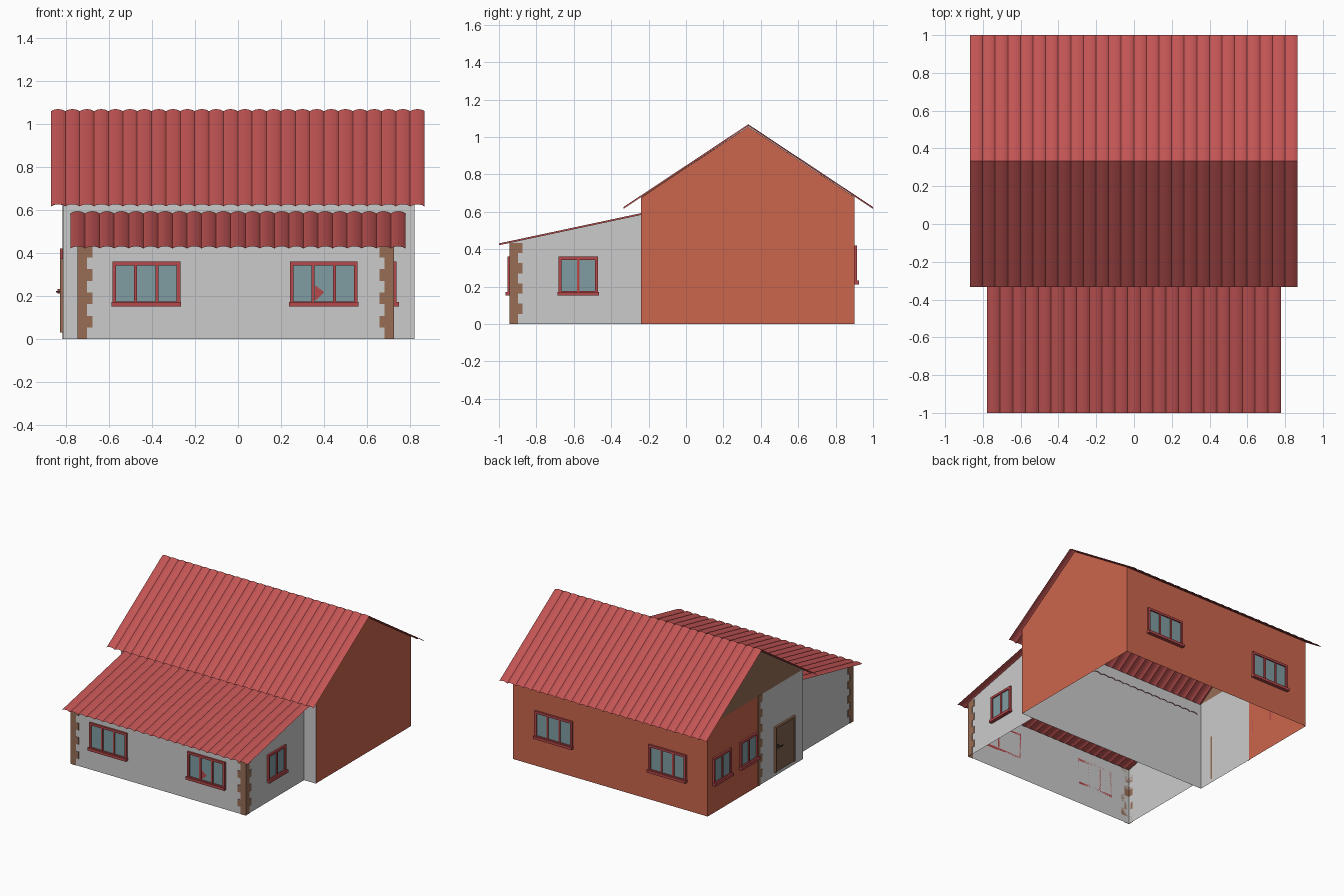
import bpy, bmesh, math
from mathutils import Matrix, Vector

if "Cube" in bpy.data.objects:
    bpy.data.objects.remove(bpy.data.objects["Cube"])


def mat(name, r, g, b):
    m = bpy.data.materials.new(name)
    m.diffuse_color = (r, g, b, 1)
    m.use_nodes = True
    m.node_tree.nodes["Principled BSDF"].inputs["Base Color"].default_value = m.diffuse_color
    return m


ROOF = mat("roof red", 0.54, 0.088, 0.088)
ORANGE = mat("orange plaster", 0.60, 0.132, 0.073)
GREY = mat("pale grey plaster", 0.60, 0.60, 0.60)
BROWN = mat("brown stone", 0.31, 0.155, 0.09)
FRAME = mat("window frame red", 0.47, 0.066, 0.07)
GLASS = mat("blue grey glass", 0.215, 0.34, 0.365)
DOOR = mat("door brown", 0.23, 0.125, 0.08)
METAL = mat("dark metal", 0.06, 0.05, 0.045)


def finish(name, bm, mats):
    me = bpy.data.meshes.new(name)
    bm.to_mesh(me)
    bm.free()
    for m in mats:
        me.materials.append(m)
    ob = bpy.data.objects.new(name, me)
    bpy.context.collection.objects.link(ob)
    return ob


def wall(name, pts, m, out):
    """Flat wall facing the direction out."""
    bm = bmesh.new()
    f = bm.faces.new([bm.verts.new(p) for p in pts])
    f.normal_update()
    if f.normal.dot(Vector(out)) < 0:
        f.normal_flip()
    return finish(name, bm, [m])


def place(x, y, z, deg):
    """Local frame: x along the wall, -y outward, z up."""
    return Matrix.Translation((x, y, z)) @ Matrix.Rotation(math.radians(deg), 4, 'Z')


def box(bm, M, u0, u1, v0, v1, d0, d1, mi=0):
    S = Matrix.Diagonal((u1 - u0, d1 - d0, v1 - v0, 1))
    T = Matrix.Translation(((u0 + u1) / 2, -(d0 + d1) / 2, (v0 + v1) / 2))
    r = bmesh.ops.create_cube(bm, size=1, matrix=M @ T @ S)
    for f in {f for v in r["verts"] for f in v.link_faces}:
        f.material_index = mi


XL, XR, YF, YB = -0.812, 0.82, -0.24, 0.90      # main house
EL, ER, EF = -0.742, 0.722, -0.94               # front extension
RIDGE, SLOPE, LEAN = 0.333, 0.66, 0.213


def main_z(y):
    return 1.06 - abs(y - RIDGE) * SLOPE


def lean_z(y):
    return 0.425 + (y + 1) * LEAN


# main house walls
zf, zb, EAVE = main_z(YF) - 0.006, main_z(YB) - 0.006, 0.68
SPLIT = 0.285
wall("main_front_wall", [(XL, YF, 0), (XR, YF, 0), (XR, YF, zf), (XL, YF, zf)], GREY, (0, -1, 0))
wall("main_back_wall", [(XL, YB, 0), (XR, YB, 0), (XR, YB, zb), (XL, YB, zb)], ORANGE, (0, 1, 0))
wall("main_right_wall", [(XR, YF, 0), (XR, YB, 0), (XR, YB, zb), (XR, RIDGE, 1.055), (XR, YF, zf)],
     ORANGE, (1, 0, 0))
wall("left_wall_grey", [(XL, YF, 0), (XL, SPLIT, 0), (XL, SPLIT, EAVE), (XL, YF, EAVE)], GREY, (-1, 0, 0))
wall("left_wall_orange", [(XL, SPLIT, 0), (XL, YB, 0), (XL, YB, EAVE), (XL, SPLIT, EAVE)], ORANGE, (-1, 0, 0))
wall("left_gable", [(XL, YF, EAVE), (XL, YB, EAVE), (XL, RIDGE, 1.055)], BROWN, (-1, 0, 0))

# extension walls
ez0, ez1 = lean_z(EF) - 0.004, lean_z(YF) - 0.004
wall("extension_front_wall", [(EL, EF, 0), (ER, EF, 0), (ER, EF, ez0), (EL, EF, ez0)], GREY, (0, -1, 0))
for side, x, s in (("left", EL, -1), ("right", ER, 1)):
    wall("extension_%s_wall" % side, [(x, EF, 0), (x, YF, 0), (x, YF, ez1), (x, EF, ez0)], GREY, (s, 0, 0))


# corrugated roofs: wave profile across x, swept along the slope
def roof(name, x0, x1, line, waves):
    bm = bmesh.new()
    n = waves * 6
    rows = []
    for y, z in line:
        row = []
        for i in range(n + 1):
            w = 0.006 * abs(math.sin(math.pi * i / 6)) ** 0.7 * 1.6 - 0.004
            row.append(bm.verts.new((x0 + (x1 - x0) * i / n, y, z + w)))
        rows.append(row)
    for a, b in zip(rows, rows[1:]):
        for i in range(n):
            bm.faces.new((a[i], a[i + 1], b[i + 1], b[i]))
    return finish(name, bm, [ROOF])


roof("main_roof", -0.868, 0.866, [(-0.333, main_z(-0.333)), (RIDGE, 1.062), (1.0, main_z(1.0))], 26)
roof("extension_roof", -0.777, 0.777, [(-1.0, lean_z(-1)), (-0.235, lean_z(-0.235))], 23)


# stone quoins: alternating long and short blocks
def quoins(name, M, sign, height, long, short, count):
    bm = bmesh.new()
    h = height / count
    for i in range(count):
        w = sign * (long if i % 2 else short)
        box(bm, M, min(0, w), max(0, w), i * h, (i + 1) * h, 0, 0.003)
    return finish(name, bm, [BROWN])


quoins("quoins_front_left", place(EL, EF, 0, 0), 1, ez0, 0.066, 0.042, 8)
quoins("quoins_front_right", place(ER, EF, 0, 0), -1, ez0, 0.066, 0.042, 8)
quoins("quoins_right_side", place(ER, EF, 0, 90), 1, ez0, 0.066, 0.042, 8)
quoins("quoins_left_side", place(EL, EF, 0, -90), -1, ez0, 0.066, 0.042, 8)
quoins("quoins_main_left", place(XL, SPLIT + 0.01, 0, -90), 1, EAVE, 0.05, 0.025, 12)


# windows: glass plate, frame bars, mullions and sill
def window(name, M, w, h, panes):
    bm = bmesh.new()
    b, a = 0.017, w / 2
    box(bm, M, -a + b, a - b, b, h - b, 0.001, 0.005, 1)
    for u in (-a, a - b):
        box(bm, M, u, u + b, 0, h, 0, 0.014)
    for v in (0, h - b):
        box(bm, M, -a + b, a - b, v, v + b, 0, 0.014)
    for i in range(1, panes):
        u = -a + b / 2 + (w - b) * i / panes
        box(bm, M, u - 0.007, u + 0.007, b, h - b, 0, 0.012)
    box(bm, M, -a - 0.004, a + 0.004, -0.006, 0.014, 0, 0.026)
    return finish(name, bm, [FRAME, GLASS])


window("front_window_left", place(-0.425, EF, 0.158, 0), 0.315, 0.202, 3)
window("front_window_right", place(0.398, EF, 0.158, 0), 0.315, 0.202, 3)
window("right_window", place(ER, -0.576, 0.158, 90), 0.212, 0.202, 2)
window("back_window_right", place(0.475, YB, 0.218, 180), 0.315, 0.202, 3)
window("back_window_left", place(-0.48, YB, 0.218, 180), 0.315, 0.202, 3)
window("left_window_rear", place(XL, 0.735, 0.218, -90), 0.212, 0.202, 2)
window("left_window_middle", place(XL, 0.415, 0.218, -90), 0.212, 0.202, 2)

# red shard on the middle pane of the right front window
yy = EF - 0.007
wall("red_pane_shard", [(0.358, yy, 0.25), (0.40, yy, 0.218), (0.358, yy, 0.178)], FRAME, (0, -1, 0))

# door with surround and handle
bm = bmesh.new()
M = place(XL, -0.015, 0.03, -90)
box(bm, M, -0.105, 0.105, 0, 0.33, 0.001, 0.008, 0)
for u in (-0.118, 0.105):
    box(bm, M, u, u + 0.013, 0, 0.345, 0, 0.014, 1)
box(bm, M, -0.105, 0.105, 0.33, 0.345, 0, 0.014, 1)
box(bm, M, -0.088, -0.08, 0.175, 0.205, 0.008, 0.014, 2)
box(bm, M, -0.088, -0.082, 0.187, 0.194, 0.014, 0.03, 2)
box(bm, M, -0.088, -0.05, 0.187, 0.194, 0.026, 0.032, 2)
finish("side_door", bm, [DOOR, BROWN, METAL])
